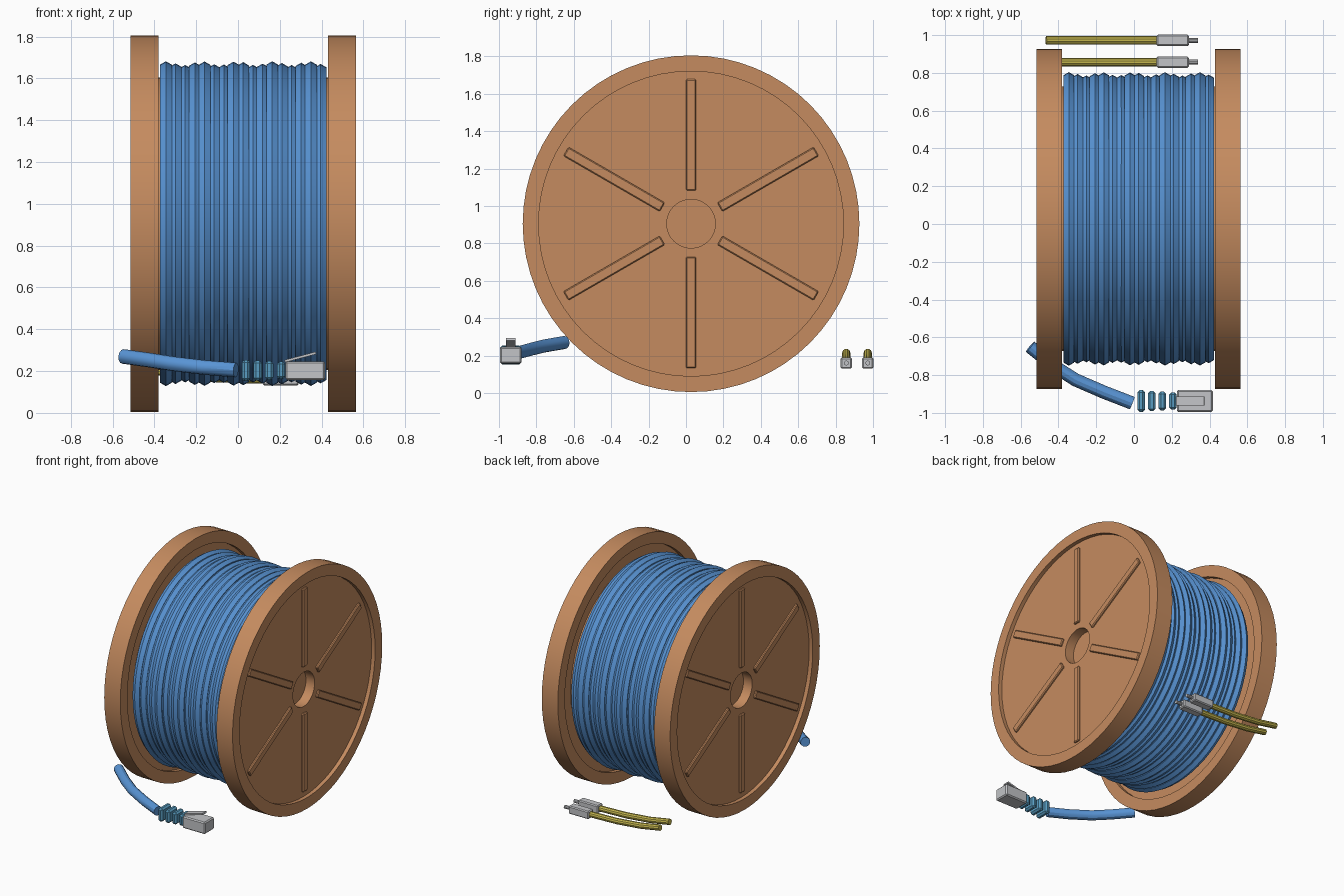
import bpy, bmesh, math
from mathutils import Vector, Matrix

cube = bpy.data.objects.get("Cube")
if cube:
    bpy.data.objects.remove(cube, do_unlink=True)

AXIS = Vector((0.025, 0.027, 0.905))  # middle of the spool


def material(name, rgb):
    m = bpy.data.materials.new(name)
    m.use_nodes = True
    color = (*rgb, 1)
    m.diffuse_color = color
    m.node_tree.nodes["Principled BSDF"].inputs["Base Color"].default_value = color
    return m


WOOD = material("warm wood", (0.56, 0.26, 0.115))
BLUE = material("cable blue", (0.10, 0.30, 0.67))
TEAL = material("boot teal", (0.10, 0.34, 0.54))
GREY = material("connector grey", (0.54, 0.55, 0.57))
YELLOW = material("fibre yellow", (0.58, 0.49, 0.08))


def finish(name, bm, mat, smooth=True):
    bmesh.ops.remove_doubles(bm, verts=bm.verts, dist=1e-5)
    bmesh.ops.recalc_face_normals(bm, faces=bm.faces)
    mesh = bpy.data.meshes.new(name)
    bm.to_mesh(mesh)
    bm.free()
    mesh.materials.append(mat)
    ob = bpy.data.objects.new(name, mesh)
    bpy.context.collection.objects.link(ob)
    if smooth:
        bpy.ops.object.select_all(action='DESELECT')
        ob.select_set(True)
        bpy.context.view_layer.objects.active = ob
        bpy.ops.object.shade_smooth_by_angle(angle=math.radians(30))
    return ob


def lathe(bm, profile, steps):
    """Spin (x, radius) points around the spool axis."""
    verts = [bm.verts.new(AXIS + Vector((x, 0, r))) for x, r in profile]
    edges = [bm.edges.new(pair) for pair in zip(verts, verts[1:])]
    bmesh.ops.spin(bm, geom=verts + edges, cent=AXIS, axis=(1, 0, 0),
                   angle=math.tau, steps=steps, use_merge=True)


def box(name, size, place, mat, bevel=0.0, turn=None):
    bm = bmesh.new()
    bmesh.ops.create_cube(bm, size=1)
    bmesh.ops.scale(bm, vec=size, verts=bm.verts)
    if bevel:
        bmesh.ops.bevel(bm, geom=bm.edges[:], offset=bevel, segments=1, affect='EDGES')
    if turn:
        bmesh.ops.transform(bm, matrix=turn, verts=bm.verts)
    bmesh.ops.translate(bm, vec=place, verts=bm.verts)
    return finish(name, bm, mat, smooth=False)


def tube(name, points, radius, mat, sides=12):
    """Sweep a round section along a path and cap both ends."""
    pts = [Vector(p) for p in points]
    bm = bmesh.new()
    rings = []
    for i, p in enumerate(pts):
        along = (pts[min(i + 1, len(pts) - 1)] - pts[max(i - 1, 0)]).normalized()
        side = along.cross(Vector((0, 0, 1))).normalized()
        up = side.cross(along)
        angles = [math.tau * k / sides for k in range(sides)]
        rings.append([bm.verts.new(p + radius * (side * math.cos(a) + up * math.sin(a)))
                      for a in angles])
    for a, b in zip(rings, rings[1:]):
        for k in range(sides):
            n = (k + 1) % sides
            bm.faces.new((a[k], a[n], b[n], b[k]))
    bm.faces.new(rings[0])
    bm.faces.new(rings[-1])
    return finish(name, bm, mat)


# Flanges: rimmed discs, recessed on both faces, with a blind centre hole
RIM, RECESS, HOLE = 0.9, 0.815, 0.13
OUT, WEB_OUT, WEB_IN, INNER = 0.54, 0.51, 0.437, 0.405
flange = [(WEB_IN, 0), (WEB_IN, HOLE), (WEB_OUT, HOLE), (WEB_OUT, RECESS),
          (OUT, RECESS), (OUT, RIM), (INNER, RIM), (INNER, RECESS),
          (WEB_IN, RECESS), (WEB_IN, HOLE)]
for label, s in (("left", 1), ("right", -1)):
    bm = bmesh.new()
    lathe(bm, [(s * x, r) for x, r in flange], 64)
    finish(label + "_flange", bm, WOOD)
    # Six raised spokes on the outer face
    for i in range(6):
        turn = Matrix.Rotation(i * math.tau / 6, 4, 'X')
        middle = turn @ Vector((s * WEB_OUT, 0, 0.475))
        box(f"{label}_spoke_{i + 1}", (0.03, 0.055, 0.595), AXIS + middle, WOOD, 0.006, turn)

# Core drum
bm = bmesh.new()
lathe(bm, [(-WEB_IN, 0), (-WEB_IN, 0.7), (WEB_IN, 0.7), (WEB_IN, 0)], 48)
finish("core_drum", bm, WOOD)

# Wound cable: rows of six-sided loops with a gently varying radius
bm = bmesh.new()
LOOPS, THICK = 17, 0.033
for i in range(LOOPS):
    x = -0.37 + 0.74 * i / (LOOPS - 1)
    r = 0.735 + 0.009 * math.cos(math.tau * i / 3.7)
    lathe(bm, [(x + THICK * math.sin(k * math.tau / 6), r + THICK * math.cos(k * math.tau / 6))
               for k in range(7)], 64)
finish("wound_cable", bm, BLUE)

# Loose cable end
tube("cable_tail", [(-0.55, -0.65, 0.27), (-0.42, -0.755, 0.252), (-0.31, -0.825, 0.235),
                    (-0.16, -0.89, 0.217), (-0.01, -0.948, 0.205)], 0.035, BLUE)

# Strain relief boot: four shrinking collars
PLUG_Y = -0.937
for i in range(4):
    box(f"boot_collar_{i + 1}", (0.04, 0.116 - 0.008 * i, 0.102 - 0.006 * i),
        (0.038 + 0.056 * i, PLUG_Y, 0.203), TEAL, 0.012)

# Plug with its sprung latch
box("plug_body", (0.19, 0.116, 0.09), (0.322, PLUG_Y, 0.202), GREY, 0.008)
box("plug_latch", (0.155, 0.05, 0.012), (0.298, PLUG_Y, 0.267), GREY, 0,
    Matrix.Rotation(-0.26, 4, 'Y'))

# Pair of fibre leads with connectors and ferrules
for label, y in (("outer", 0.972), ("inner", 0.857)):
    tube(label + "_fibre", [(-0.465, y, 0.215), (-0.3, y, 0.186), (-0.1, y, 0.167),
                            (0.13, y, 0.16)], 0.022, YELLOW, 10)
    box(label + "_fibre_connector", (0.17, 0.06, 0.06), (0.205, y, 0.16), GREY, 0.007)
    tube(label + "_ferrule", [(0.28, y, 0.16), (0.34, y, 0.16)], 0.013, GREY, 10)
